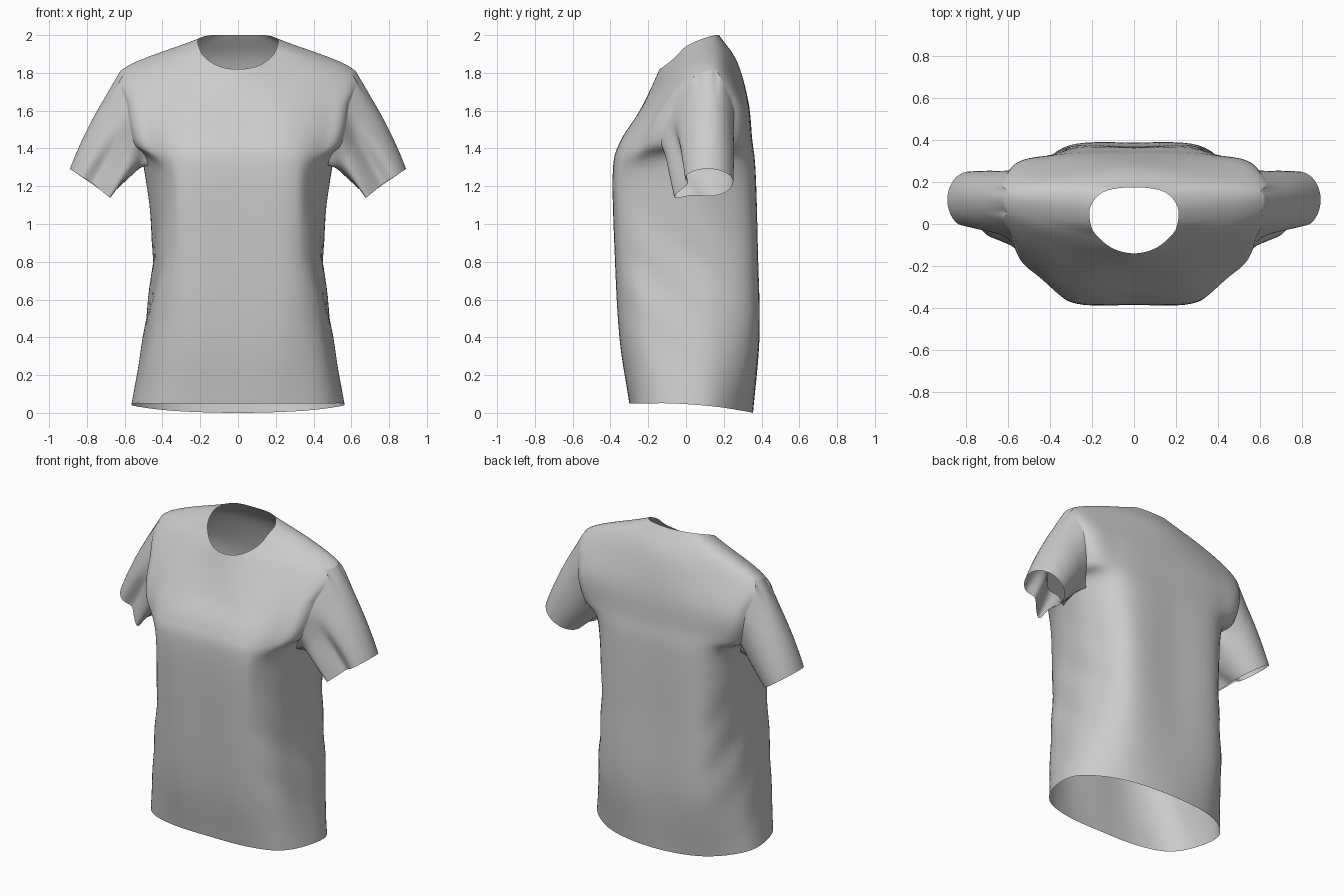
import bpy, bmesh, math
from mathutils import Vector

if "Cube" in bpy.data.objects:
    bpy.data.objects.remove(bpy.data.objects["Cube"])

N = 8  # subdivisions between key points

# Key vertical seams of the right half, hem to neck (x, y, z)
front_mid = [(0, -.30, .05), (0, -.35, .4), (0, -.375, .85), (0, -.385, 1.28),
             (0, -.345, 1.44), (0, -.255, 1.58), (0, -.19, 1.71), (0, -.14, 1.82)]
front_bust = [(.26, -.29, .05), (.26, -.343, .4), (.26, -.37, .85), (.27, -.38, 1.27),
              (.28, -.345, 1.42), (.25, -.25, 1.58), (.21, -.15, 1.74), (.10, -.117, 1.835)]
front_fold = [(.455, -.225, .05), (.43, -.255, .4), (.38, -.29, .85), (.375, -.305, 1.25),
              (.445, -.255, 1.41), (.46, -.165, 1.6), (.43, -.045, 1.80), (.178, -.055, 1.885)]
side_front = [(.55, -.07, .05), (.49, -.09, .4), (.435, -.11, .85), (.475, -.08, 1.31),
              (.55, -.13, 1.43), (.585, -.06, 1.62), (.595, .05, 1.80), (.207, .00, 1.94)]
side_back = [(.54, .14, .035), (.49, .16, .4), (.445, .16, .85), (.495, .15, 1.32),
             (.56, .235, 1.43), (.60, .25, 1.62), (.60, .16, 1.82), (.207, .085, 1.98)]
back_blade = [(.33, .305, .01), (.34, .36, .4), (.33, .36, .85), (.35, .345, 1.28),
              (.37, .335, 1.45), (.37, .315, 1.64), (.37, .22, 1.86), (.14, .155, 2.0)]
back_mid = [(0, .355, 0), (0, .388, .4), (0, .375, .85), (0, .365, 1.28),
            (0, .35, 1.45), (0, .33, 1.65), (0, .27, 1.86), (0, .175, 2.0)]


def spline(pts, before=None, after=None):
    """Catmull-Rom through the points, N steps per span."""
    p = [Vector(q) for q in pts]
    p = [before or 2 * p[0] - p[1]] + p + [after or 2 * p[-1] - p[-2]]
    out = []
    for i in range(1, len(p) - 2):
        a, b, c, d = p[i - 1:i + 3]
        for k in range(N):
            t = k / N
            out.append(.5 * (2 * b + (c - a) * t + (2 * a - 5 * b + 4 * c - d) * t * t
                             + (3 * b - a - 3 * c + d) * t ** 3))
    return out + [p[-2]]


def flip(v):
    return Vector((-v.x, v.y, v.z))


def make(name, grid, skip=lambda i, j: False):
    """Quad sheet from a grid of points, mirrored to the other side."""
    bm = bmesh.new()
    vs = [[bm.verts.new(p) for p in row] for row in grid]
    for i in range(len(vs) - 1):
        for j in range(len(vs[0]) - 1):
            if not skip(i, j):
                bm.faces.new((vs[i][j], vs[i][j + 1], vs[i + 1][j + 1], vs[i + 1][j]))
    bmesh.ops.remove_doubles(bm, verts=bm.verts, dist=.0005)
    loose = [v for v in bm.verts if not v.link_faces]
    bmesh.ops.delete(bm, geom=loose, context='VERTS')
    for f in bm.faces:
        f.smooth = True
    me = bpy.data.meshes.new(name)
    bm.to_mesh(me)
    bm.free()
    ob = bpy.data.objects.new(name, me)
    bpy.context.collection.objects.link(ob)
    m = ob.modifiers.new("mirror", 'MIRROR')
    m.merge_threshold = .001
    return ob


# Body: loft around the seams, with an open armhole
seams = [spline(s) for s in (front_mid, front_bust, front_fold, side_front,
                             side_back, back_blade, back_mid)]
grid = []
for r in range(len(seams[0])):
    ring = [s[r] for s in seams]
    grid.append(spline(ring, flip(ring[1]), flip(ring[-2])))

# Soft diagonal drape folds on the flanks
for row in grid:
    for p in row:
        w = math.exp(-((p.z - .7) / .35) ** 2) * max(0, min(1, (abs(p.x) - .3) / .1))
        p.x += .005 * w * math.sin((p.z + .9 * p.y) * 20)

c0, c1, r0, r1 = 3 * N, 4 * N, 3 * N, 6 * N
make("shirt_body", grid, lambda i, j: r0 <= i < r1 and c0 <= j < c1)

# Sleeve: loft from the armhole edge to the cuff
loop = ([grid[r][c0] for r in range(r0, r1)] + [grid[r1][c] for c in range(c0, c1)]
        + [grid[r][c1] for r in range(r1, r0, -1)] + [grid[r0][c] for c in range(c1, c0, -1)])
n = len(loop)
soft = loop[:]
for _ in range(12):  # rounded copy of the armhole
    soft = [(soft[i - 1] + 2 * soft[i] + soft[(i + 1) % n]) / 4 for i in range(n)]
loop.append(loop[0])
soft.append(soft[0])
arc = [0]
for a, b in zip(loop, loop[1:]):
    arc.append(arc[-1] + (b - a).length)
top = arc[r1 - r0 + N // 2]
cuff, major = Vector((.785, .115, 1.22)), Vector((.105, 0, .072))
STEPS = 20
rows = [[] for _ in range(STEPS + 1)]
for p, ps, s in zip(loop, soft, arc):
    th = 2 * math.pi * (s - top) / arc[-1]
    th = (th + math.pi) % (2 * math.pi) - math.pi
    e = cuff + major * math.cos(th) + Vector((0, .135 * math.sin(th), 0))
    # front fold of the cuff with a dent beside it
    fold = math.exp(-((th + 2.25) / .28) ** 2)
    dent = math.exp(-((th + 1.6) / .3) ** 2)
    e += fold * Vector((-.04, -.07, -.035)) + dent * Vector((-.01, .03, 0))
    for k in range(STEPS + 1):
        t = k / STEPS
        q = p.lerp(ps, min(1, 4 * t)).lerp(e, t)
        bulge = 4 * t * (1 - t)
        q += bulge * Vector((.02 * max(0, math.cos(th)), .004 * math.sin(th), 0))
        q.y += .025 * dent * bulge
        rows[k].append(q)
make("sleeves", rows)
